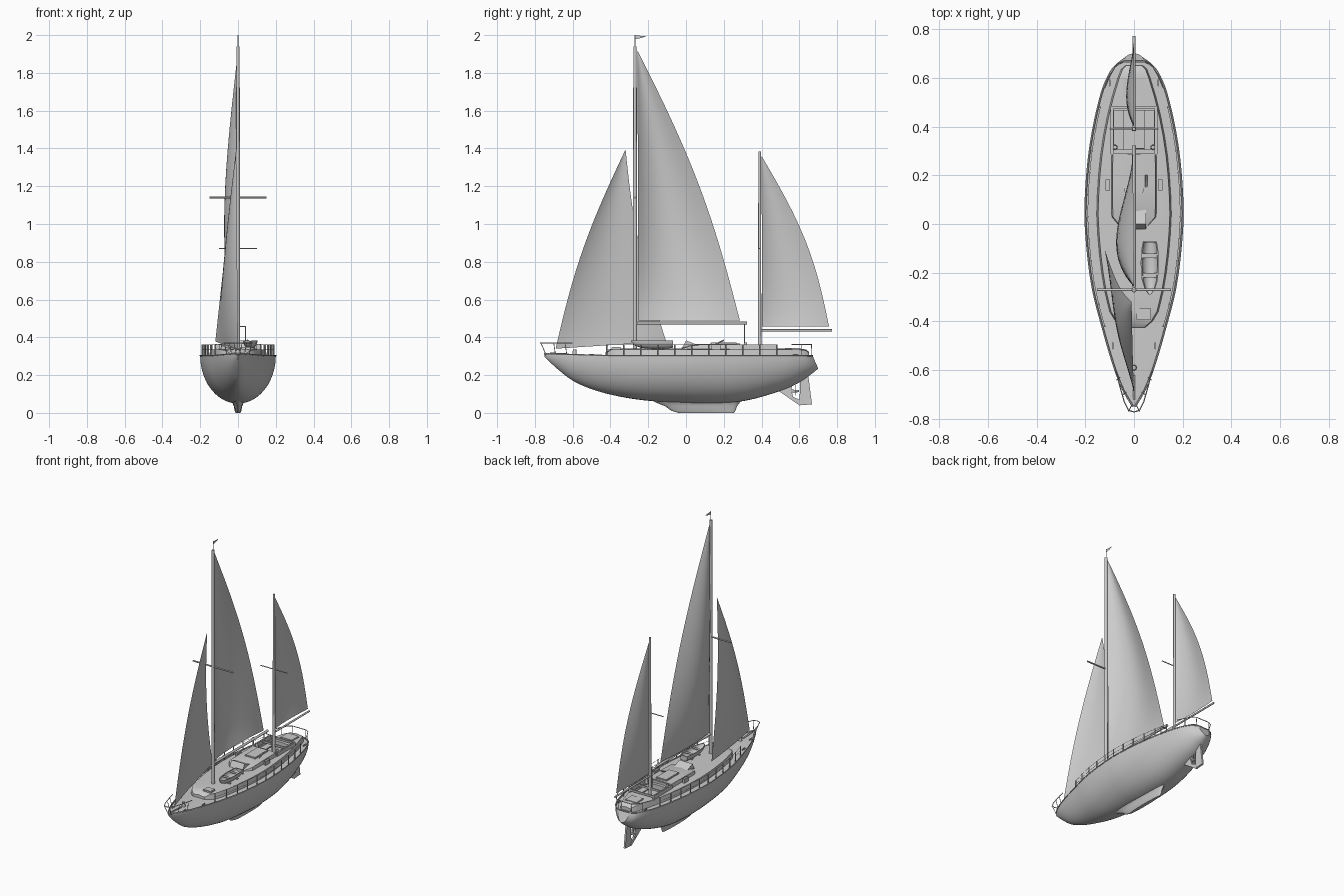
import bpy, bmesh
from math import sin, cos, pi
from mathutils import Vector

if "Cube" in bpy.data.objects:
    bpy.data.objects.remove(bpy.data.objects["Cube"])
made = []


def add(name, bm):
    bmesh.ops.recalc_face_normals(bm, faces=bm.faces)
    me = bpy.data.meshes.new(name)
    bm.to_mesh(me)
    bm.free()
    ob = bpy.data.objects.new(name, me)
    bpy.context.collection.objects.link(ob)
    made.append(ob)
    return ob


def loft(name, rings, closed=False, caps=False):
    bm = bmesh.new()
    vs = [[bm.verts.new(p) for p in r] for r in rings]
    n = len(vs[0])
    for a, b in zip(vs, vs[1:]):
        for i in range(n if closed else n - 1):
            j = (i + 1) % n
            bm.faces.new((a[i], a[j], b[j], b[i]))
    if caps:
        bm.faces.new(vs[0])
        bm.faces.new(vs[-1])
    bmesh.ops.remove_doubles(bm, verts=bm.verts, dist=1e-5)
    return add(name, bm)


def box(name, loc, size, bevel=0):
    bm = bmesh.new()
    bmesh.ops.create_cube(bm, size=1)
    bmesh.ops.scale(bm, vec=size, verts=bm.verts)
    bmesh.ops.translate(bm, vec=loc, verts=bm.verts)
    if bevel:
        bmesh.ops.bevel(bm, geom=bm.edges[:], offset=bevel, segments=2, affect='EDGES')
    return add(name, bm)


def rod(name, a, b, r1, r2=None, sides=12):
    a, b = Vector(a), Vector(b)
    bm = bmesh.new()
    bmesh.ops.create_cone(bm, cap_ends=True, segments=sides, radius1=r1,
                          radius2=r1 if r2 is None else r2, depth=(b - a).length)
    rot = (b - a).to_track_quat('Z', 'Y').to_matrix()
    bmesh.ops.rotate(bm, matrix=rot, verts=bm.verts)
    bmesh.ops.translate(bm, vec=(a + b) / 2, verts=bm.verts)
    return add(name, bm)


def tube(name, pts, r):
    cu = bpy.data.curves.new(name, 'CURVE')
    cu.dimensions = '3D'
    cu.bevel_depth, cu.bevel_resolution, cu.use_fill_caps = r, 1, True
    sp = cu.splines.new('POLY')
    sp.points.add(len(pts) - 1)
    for q, p in zip(sp.points, pts):
        q.co = (*p, 1)
    tmp = bpy.data.objects.new(name, cu)
    me = bpy.data.meshes.new_from_object(tmp)
    bpy.data.objects.remove(tmp)
    ob = bpy.data.objects.new(name, me)
    bpy.context.collection.objects.link(ob)
    made.append(ob)


def plate(name, outline, thick):
    # flat fore-and-aft plate from a (y, z) outline
    return loft(name, [[(s * thick / 2, y, z) for y, z in outline] for s in (-1, 1)], True, True)


def curve_at(table, y, col):
    # smooth interpolation through station rows
    y = min(max(y, table[0][0]), table[-1][0])
    i = max(k for k in range(len(table) - 1) if table[k][0] <= y)

    def slope(k):
        a, b = table[max(k - 1, 0)], table[min(k + 1, len(table) - 1)]
        return (b[col] - a[col]) / (b[0] - a[0])
    p, q = table[i], table[i + 1]
    d = q[0] - p[0]
    t = (y - p[0]) / d
    h = t * t * (3 - 2 * t)
    return (p[col] * (1 - h) + q[col] * h
            + d * (t * (1 - t) ** 2 * slope(i) - t * t * (1 - t) * slope(i + 1)))


# Hull stations: y, half beam, bottom height
HULL = [(-.75, .004, .298), (-.68, .045, .232), (-.59, .08, .165), (-.45, .122, .11),
        (-.25, .172, .07), (0, .199, .052), (.15, .196, .05), (.3, .182, .062),
        (.45, .155, .1), (.58, .12, .15), (.65, .092, .195), (.685, .066, .222), (.7, .04, .235)]


def beam(y):
    return curve_at(HULL, y, 1)


def hull_ring(y):
    w, zb = beam(y), curve_at(HULL, y, 2)
    top = .303 + .01 * max(0, -y - .4) / .35
    q = 1 + .3 * min(1, max(0, (-y - .3) / .4))
    rake = .03 * max(0, (y - .55) / .15)
    ring = []
    for k in range(-12, 13):
        a = k / 12 * pi / 2
        h = 1 - cos(a)
        x = w * abs(sin(a)) ** q * (1 if k > 0 else -1)
        ring.append((x, y - rake * h, zb + (top - zb) * h))
    return ring


rings = [hull_ring(-.75 + 1.45 * i / 72) for i in range(73)]
loft("hull", rings)
bm = bmesh.new()
bm.faces.new([bm.verts.new(p) for p in rings[-1]])
add("transom", bm)
edge = [r[0] for r in rings] + [r[-1] for r in reversed(rings)]
tube("toe_rail", edge, .004)
loft("deck", [[(r[0][0] * .98, r[0][1], r[0][2] - .008), (0, r[0][1], r[0][2] - .003),
               (r[-1][0] * .98, r[0][1], r[0][2] - .008)] for r in rings])

# Keel, skeg, rudder and propeller
keel = []
for z, y0, y1, w in [(0, -.04, .255, .012), (.012, -.08, .262, .018), (.035, -.11, .27, .022),
                     (.055, -.16, .285, .03), (.085, -.22, .31, .055)]:
    c, l = (y0 + y1) / 2, (y1 - y0) / 2
    keel.append([(w * sin(2 * pi * k / 28), c - l * cos(2 * pi * k / 28), z) for k in range(28)])
loft("keel", keel, True, True)
plate("skeg", [(.47, .13), (.55, .075), (.6, .04), (.615, .045), (.6, .07), (.567, .085),
               (.558, .12), (.565, .17), (.5, .16)], .014)
plate("rudder", [(.606, .2), (.645, .215), (.667, .045), (.6, .04)], .012)
rod("propeller_hub", (0, .555, .115), (0, .598, .115), .009, .005)
for k in range(3):
    a = k * 2 * pi / 3
    blade = box("propeller_blade", (0, 0, .018), (.014, .003, .032), .001)
    blade.rotation_euler = (0, a, 0)
    blade.location = (0, .582, .115)


# Raised deck, deckhouse and cockpit
def cabin(name, stations, z0, inset):
    return loft(name, [[(-w, y, z0), (-w + inset, y, z), (0, y, z + .006), (w - inset, y, z), (w, y, z0)]
                       for y, w, z in stations], True, True)


trunk_rows = [(-.425, .05, .315), (-.4, .078, .332)]
trunk_rows += [(-.36 + .08 * i, beam(-.36 + .08 * i) - .045, .335) for i in range(13)]
trunk_rows += [(.635, .055, .33), (.65, .04, .318)]
trunk = cabin("raised_deck", trunk_rows, .285, .008)
well = box("cockpit_cutter", (0, .385, .33), (.165, .16, .08))
well.hide_render = True
well.hide_set(True)
cut = trunk.modifiers.new("cockpit", 'BOOLEAN')
cut.operation, cut.object, cut.solver = 'DIFFERENCE', well, 'EXACT'

cabin("deckhouse", [(-.025, .05, .338), (.03, .095, .357), (.16, .096, .361), (.285, .095, .361)], .32, .008)
box("sliding_hatch", (0, .2, .367), (.08, .14, .012), .003)
plate("windscreen", [(-.02, .345), (.0, .384), (.06, .36)], .1)
box("aft_hatch", (0, .56, .338), (.09, .08, .012), .003)
box("fore_hatch", (.04, -.37, .342), (.06, .05, .014), .003)
for s in (-1, 1):
    box("cockpit_coaming", (s * .091, .385, .345), (.012, .2, .036), .002)
    box("vent_box", (s * .108, .16, .35), (.018, .05, .03), .003)
    rod("winch", (s * .078, .315, .335), (s * .078, .315, .372), .011, .008)
    box("cockpit_seat", (s * .062, .385, .318), (.04, .16, .008))
for y in (.285, .392, .48):
    box("cockpit_beam", (0, y, .352), (.19, .01, .014), .002)
tube("vent_cowl", [(.05, .15, .36), (.05, .18, .375), (.05, .2, .385)], .005)
tube("sheet_post", [(.04, .31, .33), (.04, .31, .457), (0, .31, .457), (0, .31, .475)], .003)
rod("windlass", (0, -.59, .3), (0, -.59, .335), .012, .009)
rod("bowsprit_fitting", (0, -.72, .315), (0, -.62, .31), .005)
for y in (-.64, -.5, .58):
    for s in (-1, 1):
        x = s * (beam(y) - .02)
        box("cleat", (x, y, .305), (.006, .03, .012), .002)

# Dinghy stowed on deck
boat = []
for y, w, zb in [(-.29, .004, .375), (-.27, .02, .355), (-.23, .033, .343), (-.16, .038, .338),
                 (-.1, .034, .34), (-.07, .028, .345)]:
    outer = [(w * sin(k * pi / 12), 1 - cos(k * pi / 12)) for k in range(-6, 7)]
    inner = [(x * .85, .35 + .65 * h) for x, h in reversed(outer)]
    boat.append([(.065 + x, y, zb + (.383 - zb) * h) for x, h in outer + inner])
loft("dinghy", boat, True, True)
box("dinghy_stern", (.065, -.072, .366), (.05, .006, .03))
for y in (-.21, -.13):
    box("dinghy_seat", (.065, y, .375), (.064, .018, .004))
    box("dinghy_chock", (.065, y, .338), (.05, .012, .012))

# Rails
posts = [-.42 + .09 * i for i in range(11)]
for s in (-1, 1):
    line = [(s * (beam(y) - .01), y) for y in posts]
    for x, y in line:
        rod("stanchion", (x, y, .295), (x, y, .362), .0035, sides=8)
    for z in (.335, .36):
        tube("lifeline", [(x, y, z) for x, y in line], .001)
    for y in (-.69, -.63):
        x = s * (beam(y) - .008)
        tube("pulpit_leg", [(x, y, .3), (s * (beam(y) + .005), y - .01, .368)], .002)
    tube("pushpit_leg", [(s * .098, .61, .3), (s * .098, .61, .362)], .002)
    tube("pushpit_leg", [(s * .05, .662, .3), (s * .05, .665, .362)], .002)
    tube("pulpit_brace", [(s * .008, -.74, .305), (s * .022, -.768, .37)], .002)
side = [(.075, -.6), (.06, -.66), (.04, -.73), (.022, -.765)]
tube("pulpit", [(x, y, .37) for x, y in side] + [(0, -.772, .37)]
     + [(-x, y, .37) for x, y in reversed(side)], .0025)
side = [(.12, .56), (.098, .61), (.075, .65), (.05, .665)]
tube("pushpit", [(x, y, .362) for x, y in side] + [(-x, y, .362) for x, y in reversed(side)], .0025)

# Masts, booms, spreaders and pennant
rod("main_mast", (0, -.27, .295), (0, -.27, 1.94), .011, .009, 16)
rod("mizzen_mast", (0, .39, .295), (0, .39, 1.385), .009, .007, 16)
rod("main_boom", (0, -.26, .475), (0, .322, .475), .008)
rod("mizzen_boom", (0, .395, .437), (0, .772, .437), .006)
rod("main_spreader", (-.152, -.27, 1.14), (.152, -.27, 1.14), .005)
rod("mizzen_spreader", (-.1, .39, .87), (.1, .39, .87), .003)
rod("pennant_staff", (0, -.27, 1.93), (0, -.27, 2), .002, sides=8)
plate("pennant", [(-.27, 1.999), (-.212, 1.994), (-.235, 1.985), (-.27, 1.978)], .001)


# Sails: tack, head and clew corners with rounded edges and a belly to one side
def sail(name, tack, head, clew, belly, luff_bow, leech_bow):
    tack, head, clew = Vector(tack), Vector(head), Vector(clew)
    rows = []
    for i in range(25):
        v = i / 24
        front, back = tack.lerp(head, v), clew.lerp(head, v)
        front.y -= luff_bow * sin(pi * v)
        back.y += leech_bow * sin(pi * v)
        row = []
        for k in range(17):
            u = k / 16
            p = front.lerp(back, u)
            p.x -= belly * sin(pi * u ** .85) * sin(pi * min(1, .08 + .92 * v ** .75))
            row.append(p)
        rows.append(row)
    loft(name, rows)


sail("main_sail", (0, -.252, .49), (0, -.257, 1.92), (-.005, .285, .49), .072, 0, .055)
sail("mizzen_sail", (0, .403, .458), (0, .4, 1.36), (0, .757, .458), .032, 0, .055)
sail("jib", (0, -.69, .34), (-.01, -.32, 1.395), (-.12, -.105, .378), .03, .04, -.035)

# Smooth shading with sharp edges kept
bpy.ops.object.select_all(action='DESELECT')
for ob in made:
    if ob is not well:
        ob.select_set(True)
bpy.context.view_layer.objects.active = made[0]
bpy.ops.object.shade_smooth_by_angle(angle=.6)
